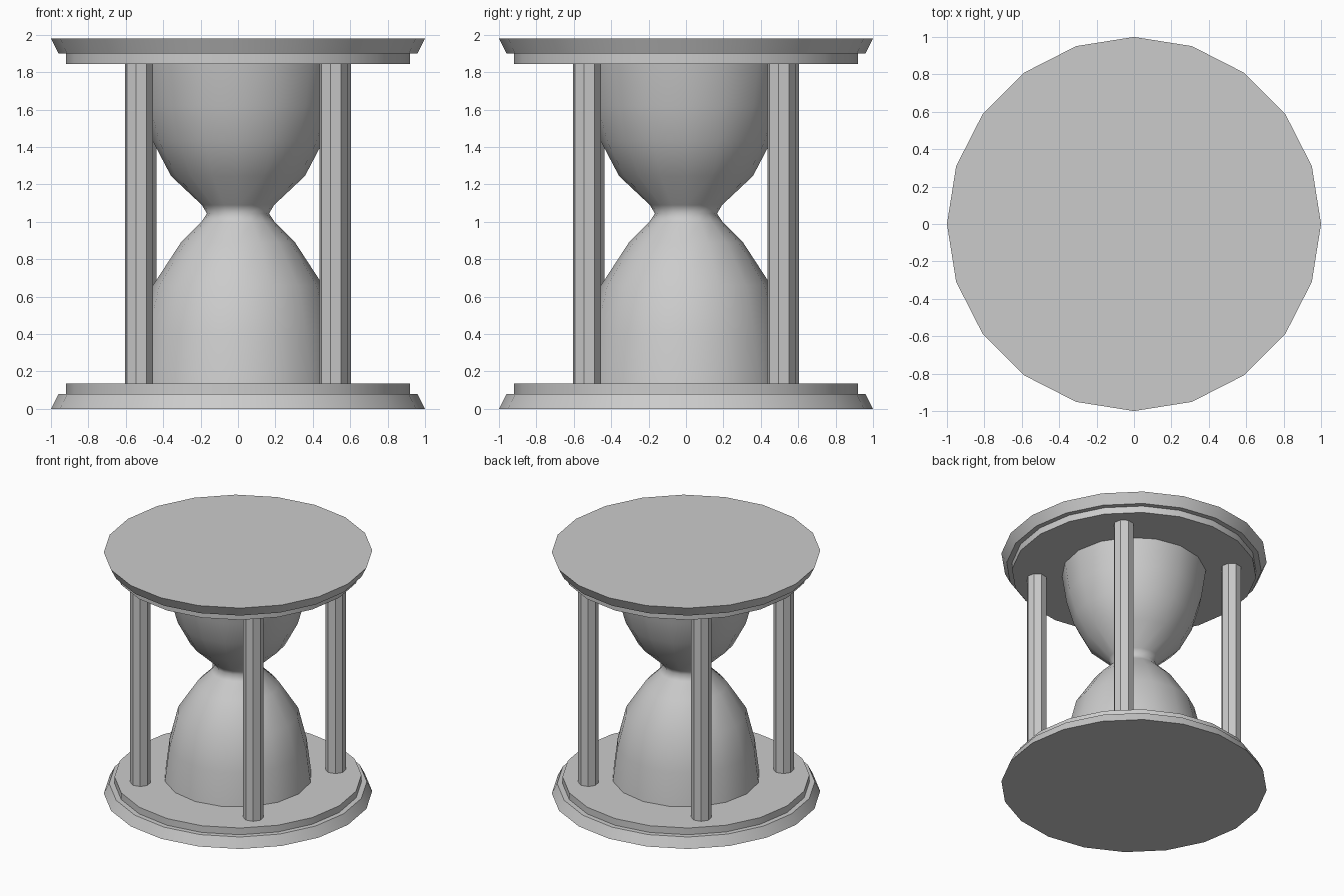
import bpy, bmesh, math

if "Cube" in bpy.data.objects:
    bpy.data.objects.remove(bpy.data.objects["Cube"])


def lathe(name, profile, sides, phase=0.0, smooth=30, caps=True, centre=(0, 0)):
    """Revolve (radius, z) points, listed bottom to top, about a vertical axis."""
    bm = bmesh.new()
    rings = []
    for r, z in profile:
        ring = []
        for i in range(sides):
            a = phase + math.tau * i / sides
            ring.append(bm.verts.new((centre[0] + r * math.cos(a),
                                      centre[1] + r * math.sin(a), z)))
        rings.append(ring)
    for lo, hi in zip(rings, rings[1:]):
        for i in range(sides):
            j = (i + 1) % sides
            bm.faces.new((lo[i], lo[j], hi[j], hi[i]))
    if caps:
        bm.faces.new(rings[0][::-1])
        bm.faces.new(rings[-1])
    mesh = bpy.data.meshes.new(name)
    bm.to_mesh(mesh)
    bm.free()
    ob = bpy.data.objects.new(name, mesh)
    bpy.context.collection.objects.link(ob)
    bpy.ops.object.select_all(action='DESELECT')
    ob.select_set(True)
    bpy.context.view_layer.objects.active = ob
    bpy.ops.object.shade_smooth_by_angle(angle=math.radians(smooth))
    return ob


HEIGHT = 1.98

# Stepped end plates: tapered rim plus a narrower inner disc
plate = [(1.0, 0.0), (0.96, 0.08), (0.92, 0.08), (0.92, 0.135)]
lathe("base_plate", plate, 20)
lathe("top_plate", [(r, HEIGHT - z) for r, z in reversed(plate)], 20)

# Pinched glass bulbs
glass = [(0.553, 0.135), (0.52, 0.40), (0.455, 0.66), (0.305, 0.89),
         (0.195, 1.0), (0.166, 1.045), (0.193, 1.09), (0.358, 1.245),
         (0.455, 1.43), (0.51, 1.62), (0.543, 1.845)]
lathe("glass_bulbs", glass, 16, smooth=80, caps=False)

# Four octagonal posts around the glass
for k in range(4):
    a = math.atan2(-0.51, -0.53) + k * math.pi / 2
    d = math.hypot(0.51, 0.53)
    lathe(f"post_{k + 1}", [(0.076, 0.135), (0.076, 1.845)], 8,
          phase=math.radians(33.5), centre=(d * math.cos(a), d * math.sin(a)))
